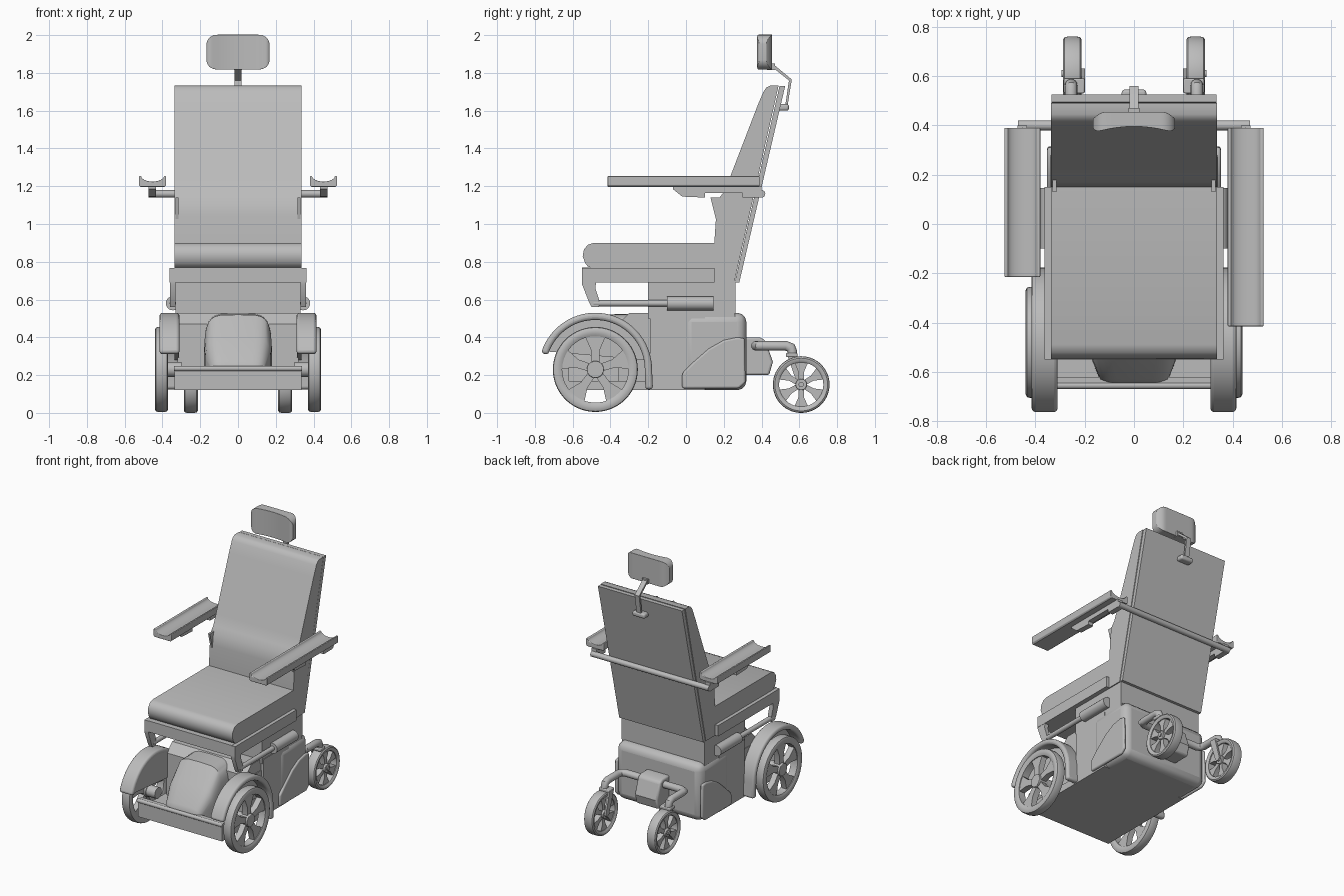
import bpy, bmesh, math
from mathutils import Vector

if "Cube" in bpy.data.objects:
    bpy.data.objects.remove(bpy.data.objects["Cube"], do_unlink=True)

GREY = (0.5, 0.5, 0.5, 1)
grey = bpy.data.materials.new("plain grey")
grey.use_nodes = True
grey.diffuse_color = GREY
grey.node_tree.nodes["Principled BSDF"].inputs["Base Color"].default_value = GREY


def finish(name, bm, bevel=0, segs=3):
    bmesh.ops.recalc_face_normals(bm, faces=bm.faces)
    mesh = bpy.data.meshes.new(name)
    bm.to_mesh(mesh)
    bm.free()
    mesh.materials.append(grey)
    ob = bpy.data.objects.new(name, mesh)
    bpy.context.collection.objects.link(ob)
    bpy.ops.object.select_all(action='DESELECT')
    ob.select_set(True)
    bpy.context.view_layer.objects.active = ob
    bpy.ops.object.shade_smooth_by_angle(angle=math.radians(35))
    if bevel:
        mod = ob.modifiers.new("Bevel", 'BEVEL')
        mod.width, mod.segments, mod.limit_method = bevel, segs, 'ANGLE'
        mod.angle_limit = math.radians(40)
    return ob


def loft(name, rings, cap=True, loop=False, bevel=0):
    bm = bmesh.new()
    rows = [[bm.verts.new(p) for p in r] for r in rings]
    n = len(rows[0])
    for a, b in zip(rows, rows[1:] + rows[:1] if loop else rows[1:]):
        for i in range(n):
            j = (i + 1) % n
            bm.faces.new((a[i], a[j], b[j], b[i]))
    if cap and not loop:
        bm.faces.new(rows[0])
        bm.faces.new(rows[-1])
    return finish(name, bm, bevel)


def prism(name, pts, a, b, axis='x', bevel=0):
    # extrude a (y, z) outline along x, or an (x, z) outline along y
    place = (lambda t, p: (t, *p)) if axis == 'x' else (lambda t, p: (p[0], t, p[1]))
    return loft(name, [[place(t, p) for p in pts] for t in (a, b)], bevel=bevel)


def box(name, x, y, z, bevel=0):
    return prism(name, [(y[0], z[0]), (y[1], z[0]), (y[1], z[1]), (y[0], z[1])], *x, bevel=bevel)


def arc(cy, cz, r, a, b, n):
    angles = [math.radians(a + (b - a) * i / n) for i in range(n + 1)]
    return [(cy + r * math.cos(t), cz + r * math.sin(t)) for t in angles]


def tube(name, pts, r, sides=16):
    pts = [Vector(p) for p in pts]
    rings = []
    for i, p in enumerate(pts):
        d0 = (p - pts[i - 1]).normalized() if i else (pts[1] - p).normalized()
        d1 = (pts[i + 1] - p).normalized() if i < len(pts) - 1 else d0
        t = (d0 + d1).normalized()
        ref = Vector((0, 0, 1)) if abs(t.z) < 0.6 else Vector((1, 0, 0))
        if abs(d0.z) > 0.6 or abs(d1.z) > 0.6 or any(abs(q.z - pts[0].z) > 0.03 for q in pts):
            ref = Vector((1, 0, 0))
        u = t.cross(ref).normalized()
        v = t.cross(u)
        stretch = 1 / max(0.5, t.dot(d0))
        rings.append([p + r * (u * math.cos(a) * stretch + v * math.sin(a))
                      for a in (math.tau * k / sides for k in range(sides))])
    return loft(name, rings)


def wheel(name, x0, x1, y, z, r, spokes):
    # tyre with rim lip, lathed about the axle
    w = x1 - x0
    sect = [(0.78, 0.12), (0.84, 0.02), (0.93, 0), (0.985, 0.08), (1, 0.25),
            (1, 0.75), (0.985, 0.92), (0.93, 1), (0.84, 0.98), (0.78, 0.88)]
    n = 56
    rings = []
    for k in range(n):
        c, s = math.cos(math.tau * k / n), math.sin(math.tau * k / n)
        rings.append([(x0 + w * t, y + q * r * c, z + q * r * s) for q, t in sect])
    loft(name + "_tyre", rings, loop=True)
    prism(name + "_hub", arc(y, z, 0.2 * r, 0, 345, 23), x0, x1, bevel=0.004)
    # flared spokes
    for k in range(spokes):
        a = math.tau * k / spokes + math.pi / 2
        c, s = math.cos(a), math.sin(a)
        outline = [(0.1, -0.09), (0.45, -0.1), (0.82, -0.26), (0.82, 0.26), (0.45, 0.1), (0.1, 0.09)]
        pts = [(y + r * (u * c - v * s), z + r * (u * s + v * c)) for u, v in outline]
        prism(f"{name}_spoke_{k + 1}", pts, x0 + 0.2 * w, x1 - 0.2 * w)


# chassis
box("front_body", (-0.335, 0.335), (-0.19, 0.1), (0.12, 0.53))
prism("front_shoulder", [(-0.36, 0.3), (-0.36, 0.47), (-0.3, 0.53), (-0.1, 0.53), (-0.1, 0.3)], -0.315, 0.315)
box("rear_body", (-0.34, 0.34), (-0.02, 0.32), (0.12, 0.53), 0.05)
box("foot_floor", (-0.335, 0.335), (-0.65, -0.15), (0.12, 0.17))
box("foot_lip", (-0.335, 0.335), (-0.66, -0.62), (0.12, 0.245))
box("foot_wall", (-0.32, 0.32), (-0.36, -0.15), (0.15, 0.45))
tube("foot_bar", [(-0.34, -0.655, 0.235), (0.34, -0.655, 0.235)], 0.014)

# sloping hump between the feet
hump = []
for y, z, w in ((-0.645, 0.25, 0.11), (-0.63, 0.28, 0.14), (-0.54, 0.4, 0.175), (-0.44, 0.52, 0.18), (-0.3, 0.525, 0.18)):
    top = [(w * math.copysign(abs(math.cos(t)) ** 0.4, math.cos(t)), y, 0.15 + (z - 0.15) * math.sin(t) ** 0.35)
           for t in (math.pi * i / 16 for i in range(17))]
    hump.append(top)
loft("foot_hump", hump)

for s, side in ((1, "left"), (-1, "right")):
    def span(a, b):
        return (a, b) if s > 0 else (-b, -a)

    # drive wheel and fender
    wheel(f"{side}_drive_wheel", *span(0.37, 0.44), -0.48, 0.23, 0.225, 5)
    tube(f"{side}_axle", [(s * 0.3, -0.48, 0.23), (s * 0.38, -0.48, 0.23)], 0.04)
    outer = arc(-0.48, 0.23, 0.3, 163, 0, 30) + [(-0.175, 0.125)]
    inner = [(-0.215, 0.125)] + arc(-0.48, 0.23, 0.262, 0, 163, 30)
    prism(f"{side}_fender", outer + inner, *span(0.31, 0.415), bevel=0.015)
    prism(f"{side}_fender_wall", arc(-0.48, 0.23, 0.28, 160, 10, 24), *span(0.312, 0.335))

    # raised side cover
    cover = [(-0.02, 0.13), (-0.02, 0.21), (0.04, 0.27), (0.12, 0.34), (0.2, 0.385), (0.27, 0.4), (0.31, 0.395), (0.315, 0.16), (0.28, 0.13)]
    prism(f"{side}_side_cover", cover, *span(0.33, 0.352), bevel=0.01)

    # caster with its arm and fork
    wheel(f"{side}_caster", *span(0.213, 0.287), 0.61, 0.15, 0.15, 6)
    tube(f"{side}_caster_cross", [(0, 0.37, 0.355), (s * 0.22, 0.37, 0.355), (s * 0.25, 0.385, 0.355), (s * 0.255, 0.42, 0.355)], 0.025)
    tube(f"{side}_caster_arm", [(s * 0.255, 0.4, 0.355), (s * 0.255, 0.53, 0.355), (s * 0.255, 0.555, 0.345), (s * 0.255, 0.563, 0.325), (s * 0.255, 0.563, 0.295)], 0.025)
    box(f"{side}_fork_crown", span(0.2, 0.285), (0.53, 0.59), (0.295, 0.318), 0.006)
    prism(f"{side}_fork_leg", [(0.535, 0.31), (0.585, 0.31), (0.63, 0.15), (0.61, 0.135), (0.59, 0.15)], *span(0.199, 0.212))
    tube(f"{side}_caster_axle", [(s * 0.2, 0.61, 0.15), (s * 0.295, 0.61, 0.15)], 0.014)

    # recline actuator and its bracket
    tube(f"{side}_actuator", [(s * 0.345, -0.1, 0.58), (s * 0.345, 0.145, 0.58)], 0.037, 20)
    tube(f"{side}_actuator_rod", [(s * 0.345, -0.49, 0.58), (s * 0.345, -0.09, 0.58)], 0.017)
    prism(f"{side}_seat_bracket", [(-0.55, 0.7), (-0.475, 0.7), (-0.475, 0.68), (-0.535, 0.66), (-0.465, 0.6), (-0.465, 0.56), (-0.5, 0.56), (-0.515, 0.59), (-0.55, 0.66)][:2]
          + [(-0.48, 0.66), (-0.46, 0.6), (-0.46, 0.56), (-0.5, 0.56), (-0.515, 0.59), (-0.55, 0.68)], *span(0.33, 0.36))
    box(f"{side}_seat_rail", span(0.325, 0.362), (-0.55, 0.15), (0.69, 0.768))

    # armrest with dished pad
    front = -0.415 if s > 0 else -0.215
    dish = [(s * (0.4525 + 0.06 * math.cos(t)), 1.253 - 0.028 * math.sin(t)) for t in (math.pi * i / 12 for i in range(13))]
    pad = [(s * 0.38, 1.253), (s * 0.38, 1.205), (s * 0.39, 1.197), (s * 0.515, 1.197), (s * 0.525, 1.205), (s * 0.525, 1.253)]
    prism(f"{side}_arm_pad", pad + dish, front, 0.39, axis='y', bevel=0.004)
    prism(f"{side}_arm_support", [(-0.07, 1.2), (-0.07, 1.185), (-0.02, 1.145), (0.1, 1.14), (0.1, 1.165), (0.3, 1.165), (0.3, 1.14), (0.4, 1.14), (0.4, 1.2)], *span(0.433, 0.473))
    prism(f"{side}_arm_gusset", [(0.13, 1.14), (0.2, 1.14), (0.17, 0.98)], *span(0.315, 0.33))

# rear hitch housing
prism("rear_housing", [(0.3, 0.2), (0.44, 0.2), (0.46, 0.27), (0.42, 0.385), (0.39, 0.4), (0.3, 0.4)], -0.09, 0.09, bevel=0.012)

# seat
box("seat_pedestal", (-0.33, 0.33), (-0.2, 0.26), (0.5, 0.7))
box("seat_frame", (-0.335, 0.335), (-0.55, 0.2), (0.69, 0.77))
cushion = [(0.2, 0.768), (0.2, 0.9)] + [(-0.49, 0.9), (-0.52, 0.89), (-0.54, 0.865), (-0.547, 0.83), (-0.535, 0.795), (-0.52, 0.775), (-0.5, 0.768)]
prism("seat_cushion", cushion, -0.337, 0.337)

# backrest with lumbar bulge, and its rear shell
back = [(0.15, 0.69), (0.15, 0.9), (0.16, 1.05), (0.17, 1.13), (0.2, 1.17), (0.23, 1.24), (0.38, 1.63), (0.41, 1.7),
        (0.425, 1.722), (0.445, 1.732), (0.49, 1.732), (0.255, 0.69)]
prism("backrest", back, -0.337, 0.337)
prism("back_shell", [(0.258, 0.69), (0.495, 1.73), (0.525, 1.73), (0.282, 0.69)], -0.335, 0.335)
box("back_hinge", (-0.33, 0.33), (0.1, 0.262), (0.53, 0.7))

# armrest cross tube behind the back
tube("arm_cross_tube", [(-0.47, 0.4, 1.16), (0.47, 0.4, 1.16)], 0.02)

# headrest: concave, rounded cushion
cols = []
for i in range(33):
    t = -math.cos(math.pi * i / 32)
    x = 0.167 * t
    over = max(0, abs(x) - 0.112) / 0.0551
    h = 0.04 + 0.052 * math.sqrt(max(0.0, 1 - over ** 2))
    y0 = 0.395 - 0.022 * min(1, abs(t) * 1.1) ** 2 + 0.015 * over ** 4
    y1 = 0.455 - 0.03 * over ** 2
    cols.append([(x, y0, 1.91 - h), (x, y1, 1.91 - h), (x, y1, 1.91 + h), (x, y0, 1.91 + h)])
loft("headrest", cols, bevel=0.012)

# headrest stem and clamp
stem = [(0.44, 1.85), (0.46, 1.848), (0.56, 1.765), (0.535, 1.61), (0.523, 1.61), (0.545, 1.76), (0.455, 1.832), (0.44, 1.832)]
prism("headrest_stem", stem, -0.018, 0.018)
box("headrest_mount", (-0.022, 0.022), (0.43, 0.47), (1.815, 1.85))
box("headrest_clamp", (-0.05, 0.05), (0.49, 0.545), (1.6, 1.635), 0.012)
